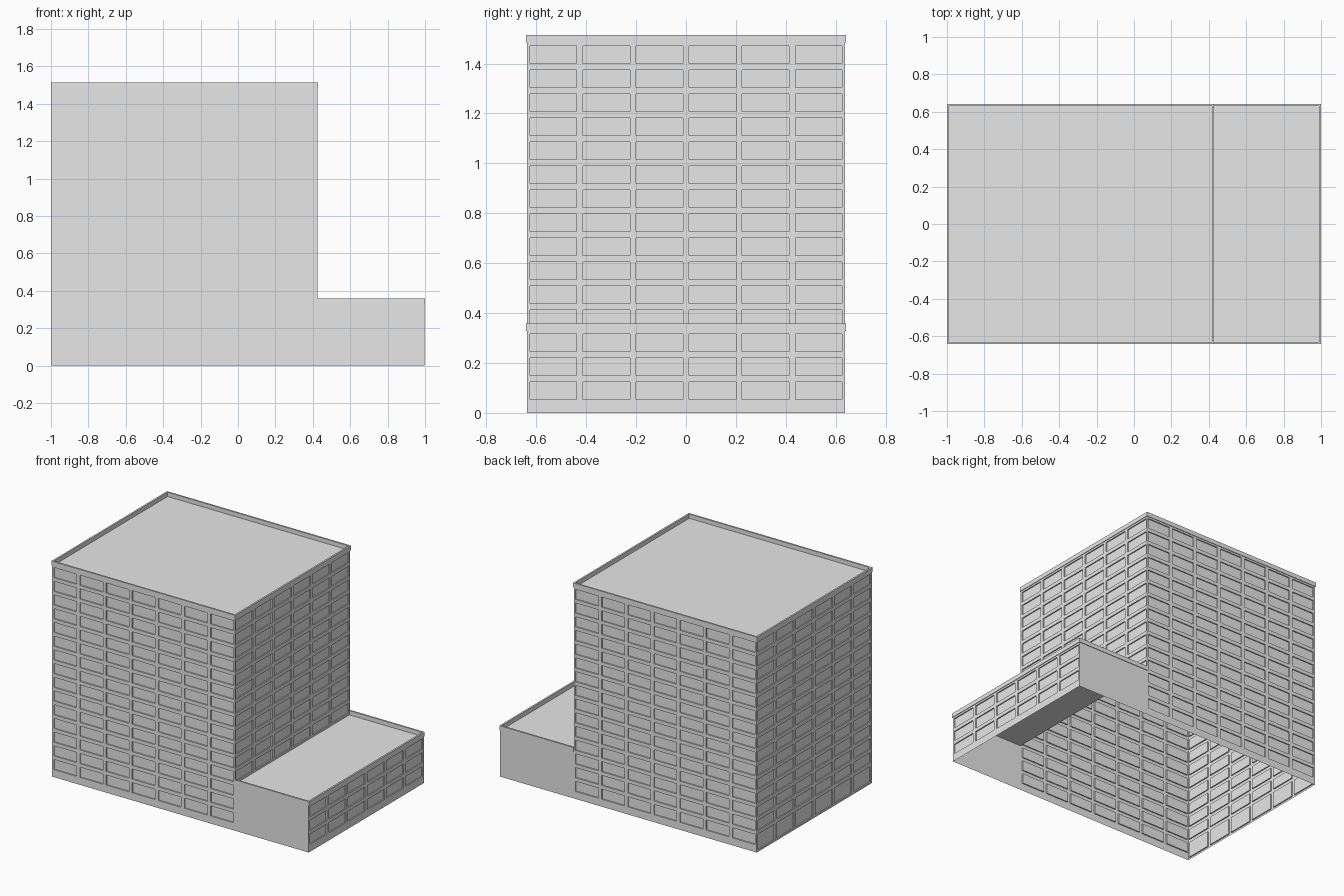
import bpy
import bmesh
from mathutils import Vector

cube = bpy.data.objects.get("Cube")
if cube:
    bpy.data.objects.remove(cube, do_unlink=True)

# Single pale grey for the whole building
grey = bpy.data.materials.new("pale grey")
grey.use_nodes = True
grey.diffuse_color = (0.8, 0.8, 0.8, 1)
grey.node_tree.nodes["Principled BSDF"].inputs["Base Color"].default_value = grey.diffuse_color

# Main dimensions
WEST, MID, EAST = -0.996, 0.424, 0.996
SIDE = 0.638
FLOOR = 0.09625
PLINTH = 0.04
WING_TOP = PLINTH + 3 * FLOOR
TOWER_TOP = WING_TOP + 12 * FLOOR
PARAPET = 0.03
LIP, THICK = 0.004, 0.012


def finish(name, bm):
    mesh = bpy.data.meshes.new(name)
    bm.to_mesh(mesh)
    bm.free()
    mesh.materials.append(grey)
    obj = bpy.data.objects.new(name, mesh)
    bpy.context.collection.objects.link(obj)
    return obj


def wall(name, start, end, bands):
    """Thin wall; each band is (bottom, top, columns, rows, has_windows)."""
    bm = bmesh.new()
    a, b = Vector(start), Vector(end)
    windows = []
    for z0, z1, cols, rows, glazed in bands:
        for r in range(rows):
            low = z0 + (z1 - z0) * r / rows
            high = z0 + (z1 - z0) * (r + 1) / rows
            for c in range(cols):
                p, q = a.lerp(b, c / cols), a.lerp(b, (c + 1) / cols)
                corners = ((p, low), (q, low), (q, high), (p, high))
                face = bm.faces.new([bm.verts.new((v.x, v.y, z)) for v, z in corners])
                if glazed:
                    windows.append(face)
    bm.normal_update()
    # Recessed windows
    if windows:
        bmesh.ops.inset_individual(bm, faces=windows, thickness=0.018)
        bmesh.ops.inset_individual(bm, faces=windows, thickness=0, depth=-0.008)
    bmesh.ops.remove_doubles(bm, verts=bm.verts, dist=0.0001)
    return finish(name, bm)


def roof(name, x0, x1, z):
    bm = bmesh.new()
    corners = ((x0, -SIDE), (x1, -SIDE), (x1, SIDE), (x0, SIDE))
    bm.faces.new([bm.verts.new((x, y, z)) for x, y in corners])
    finish(name, bm)


def parapet(name, x0, x1, z, closed):
    """Rim around a roof; the tower side is left out unless closed."""
    bm = bmesh.new()
    outer = SIDE + LIP
    inner = outer - THICK
    strips = [(x0, x1, -outer, -inner), (x0, x1, inner, outer),
              (x1 - THICK, x1, -inner, inner)]
    if closed:
        strips.append((x0, x0 + THICK, -inner, inner))
    for xa, xb, ya, yb in strips:
        box = bmesh.ops.create_cube(bm, size=1)["verts"]
        bmesh.ops.scale(bm, vec=(xb - xa, yb - ya, PARAPET), verts=box)
        bmesh.ops.translate(bm, vec=((xa + xb) / 2, (ya + yb) / 2, z + PARAPET / 2), verts=box)
    finish(name, bm)


# Tower walls
plinth = (0, PLINTH, 1, 1, False)
long_side = [plinth, (PLINTH, TOWER_TOP, 7, 15, True)]
ground = PLINTH + FLOOR
wall("tower_front_wall", (WEST, -SIDE), (MID, -SIDE), long_side)
wall("tower_back_wall", (MID, SIDE), (WEST, SIDE), long_side)
wall("tower_left_wall", (MID, -SIDE), (MID, SIDE), [(WING_TOP, TOWER_TOP, 6, 12, True)])
wall("tower_right_wall", (WEST, SIDE), (WEST, -SIDE),
     [(0, ground, 6, 1, True), (ground, TOWER_TOP, 6, 14, True)])

# Low wing walls
blank = [(0, WING_TOP, 1, 1, False)]
wall("wing_front_wall", (MID, -SIDE), (EAST, -SIDE), blank)
wall("wing_back_wall", (EAST, SIDE), (MID, SIDE), blank)
wall("wing_end_wall", (EAST, -SIDE), (EAST, SIDE),
     [plinth, (PLINTH, WING_TOP, 6, 3, True)])

# Roofs and rims
roof("tower_roof", WEST, MID, TOWER_TOP)
roof("wing_roof", MID, EAST, WING_TOP)
parapet("tower_parapet", WEST - LIP, MID + LIP, TOWER_TOP, True)
parapet("wing_parapet", MID, EAST + LIP, WING_TOP, False)
